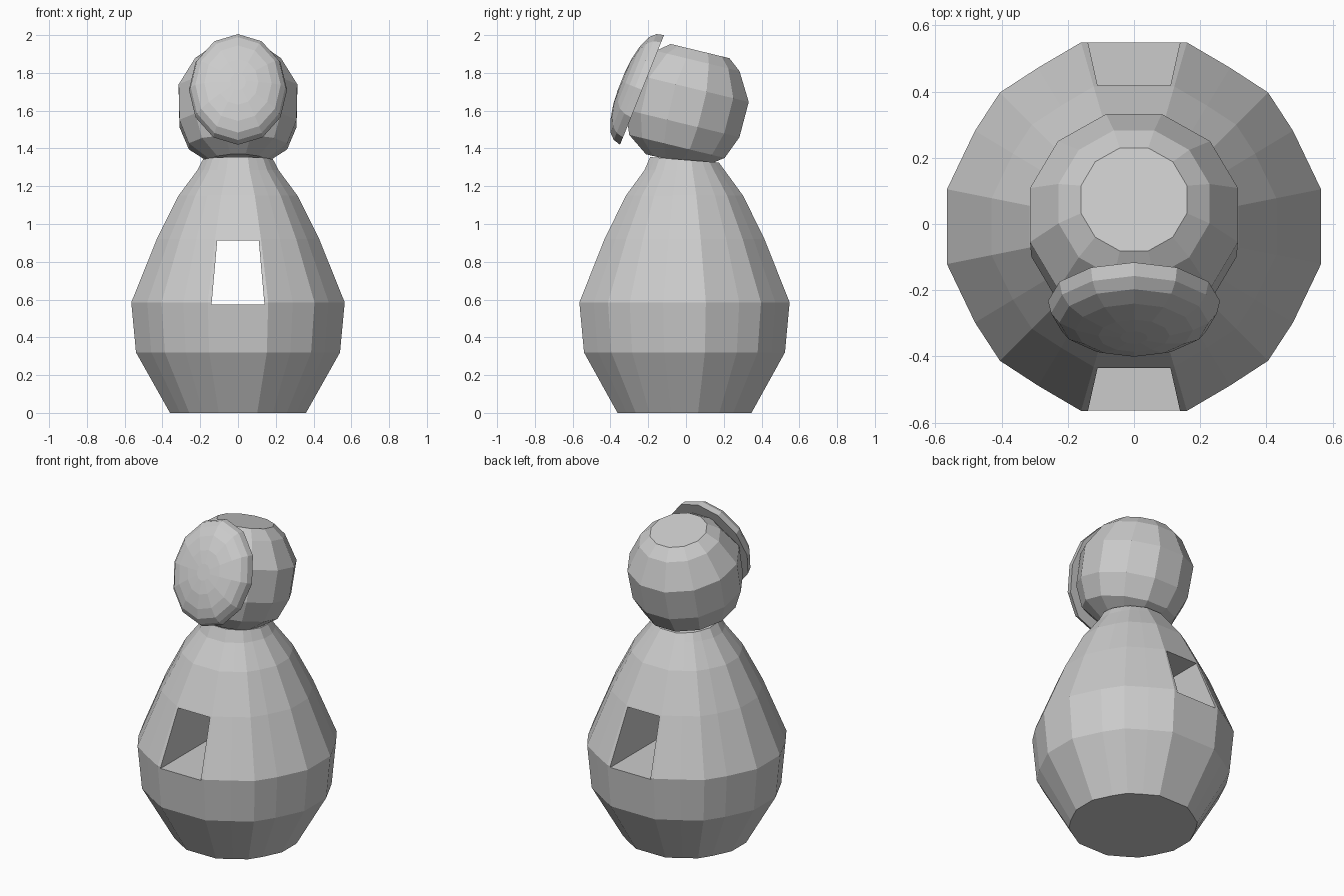
import bpy, bmesh, math
from mathutils import Matrix

if "Cube" in bpy.data.objects:
    bpy.data.objects.remove(bpy.data.objects["Cube"])


def stack(name, outline, levels, matrix=Matrix.Identity(4), tilt=0.0):
    """Scale a counter-clockwise outline through (radius, z) levels and cap both ends."""
    bm = bmesh.new()
    rings = []
    for i, (r, z) in enumerate(levels):
        lean = tilt if i == len(levels) - 1 else 0.0
        rings.append([bm.verts.new((x * r, y * r, z + lean * y * r)) for x, y in outline])
    n = len(outline)
    for a, b in zip(rings, rings[1:]):
        for j in range(n):
            k = (j + 1) % n
            bm.faces.new((a[j], a[k], b[k], b[j]))
    bm.faces.new(rings[0][::-1])
    bm.faces.new(rings[-1])
    bm.transform(matrix)
    bmesh.ops.recalc_face_normals(bm, faces=bm.faces)
    mesh = bpy.data.meshes.new(name)
    bm.to_mesh(mesh)
    bm.free()
    obj = bpy.data.objects.new(name, mesh)
    bpy.context.collection.objects.link(obj)
    return obj


def polygon(sides, start, sx=1.0):
    return [(sx * math.cos(start + math.tau * i / sides),
             math.sin(start + math.tau * i / sides)) for i in range(sides)]


# Pear-shaped body with an irregular twenty-sided outline
quarter = [(1.0, 0.20), (0.85, 0.513), (0.717, 0.717), (0.513, 0.85), (0.283, 0.985)]
half = quarter + [(-x, y) for x, y in reversed(quarter)]
outline = half + [(-x, -y) for x, y in half]
body = stack("body", outline,
             [(0.36, 0), (0.54, 0.32), (0.565, 0.585), (0.43, 0.92),
              (0.315, 1.15), (0.215, 1.285), (0.185, 1.34)],
             Matrix.Translation((0, -0.008, 0)), tilt=-0.08)

# Tapered window running through the belly
window = stack("window_cutter", [(-0.14, 0.575), (0.14, 0.575), (0.11, 0.912), (-0.11, 0.912)],
               [(1, -0.8), (1, 0.8)], Matrix.Rotation(math.radians(90), 4, 'X'))
window.hide_render = True
cut = body.modifiers.new("window", 'BOOLEAN')
cut.operation = 'DIFFERENCE'
cut.solver = 'EXACT'
cut.object = window
bpy.context.view_layer.objects.active = body
bpy.ops.object.modifier_apply(modifier=cut.name)
bpy.data.objects.remove(window)

# Round head leaning back
flat = 1 / math.cos(math.radians(15))
head_levels = [(0.15, -0.325), (0.26, -0.246), (0.31, -0.121),
               (0.314, 0.072), (0.228, 0.219), (0.16, 0.273)]
stack("head", polygon(12, math.radians(15)), [(r * flat, z) for r, z in head_levels],
      Matrix.Translation((0, 0.01, 1.65)) @ Matrix.Rotation(math.radians(-13.6), 4, 'X'))

# Oval domed face plate
stack("face_plate", polygon(12, math.radians(90), 0.83),
      [(0.313, 0), (0.302, 0.04), (0.272, 0.071), (0.215, 0.095),
       (0.13, 0.113), (0.05, 0.119)],
      Matrix.Translation((0, -0.2325, 1.71)) @ Matrix.Rotation(math.radians(68.1), 4, 'X'))
